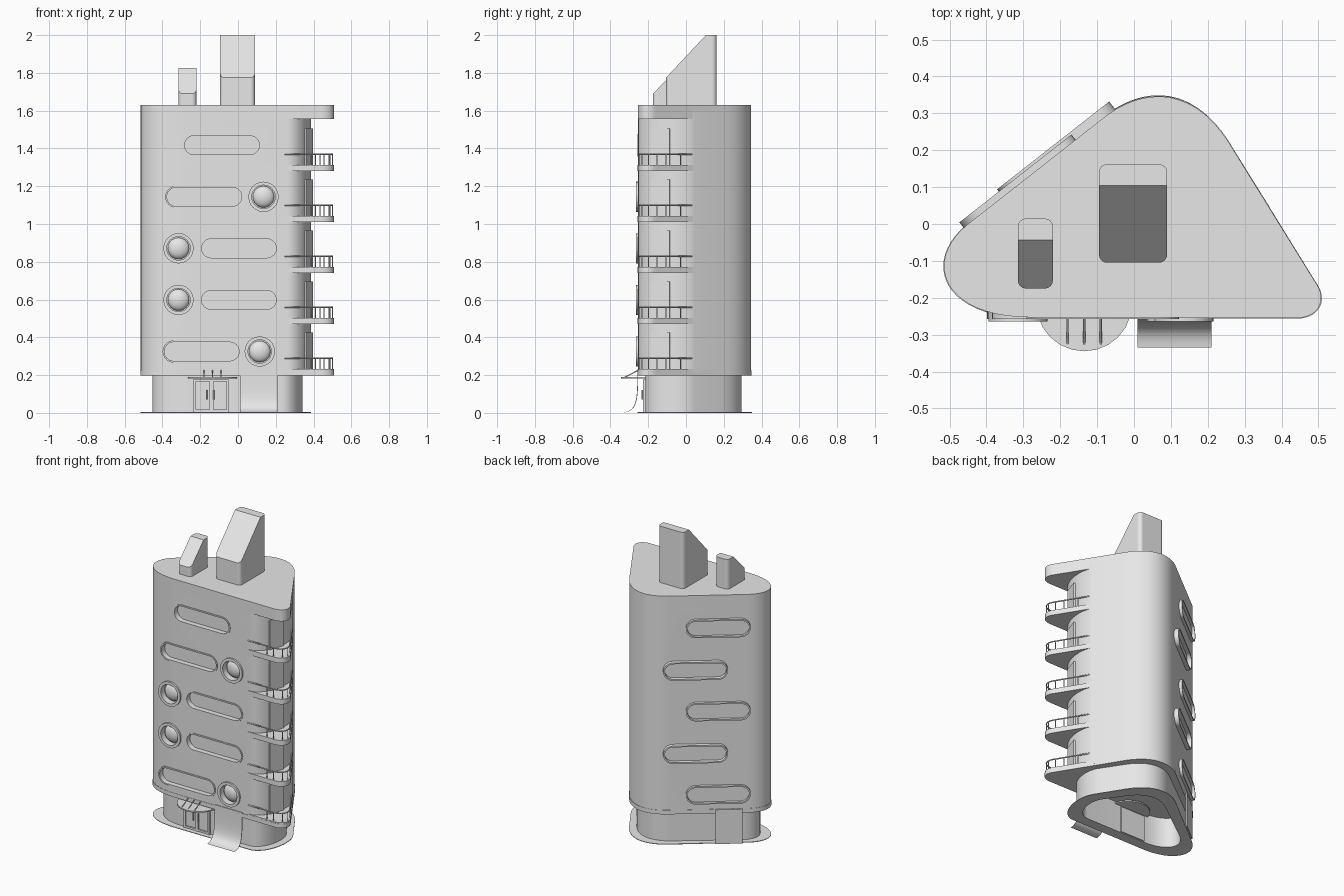
import bpy, bmesh, math
from mathutils import Matrix, Vector

cube = bpy.data.objects.get("Cube")
if cube:
    bpy.data.objects.remove(cube, do_unlink=True)

mat = bpy.data.materials.new("light grey plaster")
mat.use_nodes = True
GREY = (0.8, 0.8, 0.8, 1)
mat.diffuse_color = GREY
mat.node_tree.nodes["Principled BSDF"].inputs["Base Color"].default_value = GREY


def finish(name, bm, matrix=None):
    """Turn a bmesh into a shaded object."""
    if matrix:
        bm.transform(matrix)
    bmesh.ops.recalc_face_normals(bm, faces=bm.faces[:])
    me = bpy.data.meshes.new(name)
    bm.to_mesh(me)
    bm.free()
    me.materials.append(mat)
    ob = bpy.data.objects.new(name, me)
    bpy.context.collection.objects.link(ob)
    smooth(ob)
    return ob


def select(ob):
    bpy.ops.object.select_all(action='DESELECT')
    ob.select_set(True)
    bpy.context.view_layer.objects.active = ob


def smooth(ob):
    select(ob)
    bpy.ops.object.shade_smooth_by_angle(angle=math.radians(30))


def prism(name, outline, z0, z1, matrix=None):
    bm = bmesh.new()
    face = bm.faces.new([bm.verts.new((x, y, z0)) for x, y in outline])
    top = bmesh.ops.extrude_face_region(bm, geom=[face])["geom"]
    bmesh.ops.translate(bm, vec=(0, 0, z1 - z0),
                        verts=[v for v in top if isinstance(v, bmesh.types.BMVert)])
    if not any(len(f.verts) == len(outline) and f.calc_center_median().z < (z0 + z1) / 2 - 1e-6
               for f in bm.faces):
        bm.faces.new([v for v in bm.verts if abs(v.co.z - z0) < 1e-6][:len(outline)])
    return finish(name, bm, matrix)


def ring(name, outer, inner, z0, z1, matrix=None):
    bm = bmesh.new()
    loops = [[bm.verts.new((x, y, z)) for x, y in o]
             for o, z in ((outer, z0), (outer, z1), (inner, z1), (inner, z0))]
    n = len(outer)
    for a, b in zip(loops, loops[1:] + loops[:1]):
        for i in range(n):
            bm.faces.new((a[i], a[(i + 1) % n], b[(i + 1) % n], b[i]))
    return finish(name, bm, matrix)


def box(name, x0, x1, y0, y1, z0, z1, matrix=None):
    return prism(name, [(x0, y0), (x1, y0), (x1, y1), (x0, y1)], z0, z1, matrix)


def tube(name, points, radius):
    cu = bpy.data.curves.new(name, 'CURVE')
    cu.dimensions = '3D'
    cu.bevel_depth = radius
    cu.bevel_resolution = 1
    cu.use_fill_caps = True
    sp = cu.splines.new('POLY')
    sp.points.add(len(points) - 1)
    for p, co in zip(sp.points, points):
        p.co = (*co, 1)
    cu.materials.append(mat)
    ob = bpy.data.objects.new(name, cu)
    bpy.context.collection.objects.link(ob)
    select(ob)
    bpy.ops.object.convert(target='MESH')


def bezier(p0, p1, p2, p3, n=20):
    out = []
    for i in range(n + 1):
        t = i / n
        s = 1 - t
        out.append(tuple(s**3 * a + 3 * s * s * t * b + 3 * s * t * t * c + t**3 * d
                         for a, b, c, d in zip(p0, p1, p2, p3)))
    return out


def scaled(outline, sx, sy):
    return [(x * sx, y * sy) for x, y in outline]


def pill(half, r, n=12):
    """Stadium outline; half = 0 gives a circle."""
    pts = []
    for side, start in ((1, -math.pi / 2), (-1, math.pi / 2)):
        for i in range(n + 1):
            a = start + math.pi * i / n
            pts.append((side * half + r * math.cos(a), r * math.sin(a)))
    return pts if half else [p for i, p in enumerate(pts) if i not in (n, 2 * n + 1)]


# Plan outlines: rounded triangles sharing two corners
left = bezier((-.45, 0), (-.575, -.10), (-.52, -.253), (-.28, -.253))
back = bezier((.27, .20), (.17, .375), (.03, .375), (-.08, .29))
tip = bezier((.44, -.255), (.495, -.255), (.53, -.21), (.49, -.155))
blunt = bezier((.26, -.253), (.37, -.253), (.42, -.05), (.365, .05))
roof_plan = left + tip + back
body_plan = left + blunt + back

# Main volumes
body = prism("tower_body", body_plan, .21, 1.6)
prism("roof_slab", roof_plan, 1.555, 1.63)
prism("base_slab", scaled(roof_plan, 1.004, 1.006), .198, .225)
ring("podium_wall", scaled(body_plan, .88, .85), scaled(body_plan, .79, .74), 0, .2)
ring("ground_skirt", scaled(body_plan, 1, 1.01), scaled(body_plan, .79, .74), 0, .004)

# Balconies with railings and doors
FLOOR = .27
rail = [(x * .985, y * .985) for x, y in [(.25, -.255)] + tip + [(.375, .035)]]
door_dir = Vector((.04, .115, 0)).normalized()
door_frame = Matrix((( door_dir.x, 0, door_dir.y, .373), (door_dir.y, 0, -door_dir.x, -.135),
                     (0, 1, 0, 0), (0, 0, 0, 1)))
for i in range(5):
    z = .20 + FLOOR * i
    prism("balcony_slab", [(.25, -.256)] + tip + [(.345, .08), (.25, 0)], z, z + .033)
    tube("balcony_rail", [(x, y, z + .09) for x, y in rail], .004)
    for x, y in (rail[1], rail[9], rail[15], rail[21], (.455, -.105), (.41, -.03), (.385, -.25)):
        tube("rail_post", [(x, y, z + .02), (x, y, z + .09)], .003)
    box("balcony_door", -.052, .052, z + .03, z + .225, -.01, .006, door_frame)


# Windows: recessed into the wall with a raised rim
def wall_matrix(x, y, z, tangent):
    t = Vector((*tangent, 0)).normalized()
    n = t.cross(Vector((0, 0, 1)))
    return Matrix(((t.x, 0, n.x, x), (t.y, 0, n.y, y), (0, 1, 0, z), (0, 0, 0, 1)))


cutters = []


def window(m, half, r, rim, proud):
    cutters.append(prism("window_cutter", pill(half, r), -.035, .05, m))
    ring("window_rim", pill(half, r + rim), pill(half, r - .004), -.03, proud, m)


def dome(m, r, height):
    bm = bmesh.new()
    bmesh.ops.create_uvsphere(bm, u_segments=24, v_segments=12, radius=1)
    finish("porthole_dome", bm, m @ Matrix.Translation((0, 0, -.03)) @ Matrix.Diagonal((r, r, height, 1)))


FRONT = (1, 0)
BACK = (-.786, -.618)
pill_x = (-.192, .005, .005, -.178, -.085)
hole_x = (.115, -.315, -.315, .135, None)
for i in range(5):
    z = .325 + FLOOR * i + .003 * i
    window(wall_matrix(pill_x[i], -.253, z, FRONT), .148, .054, .005, .004)
    if hole_x[i] is not None:
        m = wall_matrix(hole_x[i], -.253, z, FRONT)
        window(m, 0, .066, .014, .011)
        dome(m, .057, .03)
    s = .17 if i % 2 == 0 else .30
    wall = wall_matrix(-.45 + .786 * s, .618 * s * 1.115, z, (-.37, -.29))
    window(wall, .134, .054, .005, .008)

for c in cutters:
    c.hide_render = True
    mod = body.modifiers.new("cut", 'BOOLEAN')
    mod.operation = 'DIFFERENCE'
    mod.solver = 'EXACT'
    mod.object = c
    select(body)
    bpy.ops.object.modifier_apply(modifier=mod.name)
    bpy.data.objects.remove(c, do_unlink=True)
smooth(body)

# Curved apron running from the front wall to the ground
sweep = bezier((-.257, .23), (-.257, .06), (-.262, .01), (-.335, .002))
profile = sweep + [(y + .004, z) for y, z in reversed(sweep)]
along_x = Matrix(((0, 0, 1, 0), (1, 0, 0, 0), (0, 1, 0, 0), (0, 0, 0, 1)))
prism("front_apron", profile, .01, .21, along_x)
box("back_panel", -.08, .08, 0, .225, -.004, .004, wall_matrix(-.364, .075, 0, BACK))

# Entrance canopy with tie rods
prism("entrance_canopy", [(x - .135, y - .215) for x, y in pill(0, .13)], .182, .19)
for x in (-.18, -.135, -.09):
    tube("canopy_rod", [(x, -.255, .225), (x, -.325, .188)], .003)

# Entrance double door
box("door_backing", -.232, -.052, -.219, -.18, .004, .175)
for x in (-.235, -.15, -.143, -.062):
    box("door_post", x, x + .012, -.228, -.2, .004, .178)
for z in (.006, .166):
    box("door_crossbar", -.235, -.05, -.228, -.2, z, z + .012)
for x in (-.162, -.128):
    tube("door_handle", [(x, -.232, .07), (x, -.232, .12)], .004)


# Sloped roof vents
def vent(name, x0, x1, y0, y_flat, y1, z_front, z_top):
    ob_profile = [(y0, 1.6), (y1, 1.6), (y1, z_top), (y_flat, z_top), (y0, z_front)]
    ob = prism(name, ob_profile, x0, x1, along_x)
    bm = bmesh.new()
    bm.from_mesh(ob.data)
    upright = [e for e in bm.edges
               if (e.verts[0].co - e.verts[1].co).to_2d().length < 1e-5]
    bmesh.ops.bevel(bm, geom=upright, offset=.022, segments=4, profile=.5, affect='EDGES')
    bm.to_mesh(ob.data)
    bm.free()
    smooth(ob)


vent("large_roof_vent", -.095, .09, -.105, .105, .162, 1.775, 2.0)
vent("small_roof_vent", -.315, -.22, -.175, -.043, .015, 1.69, 1.825)
